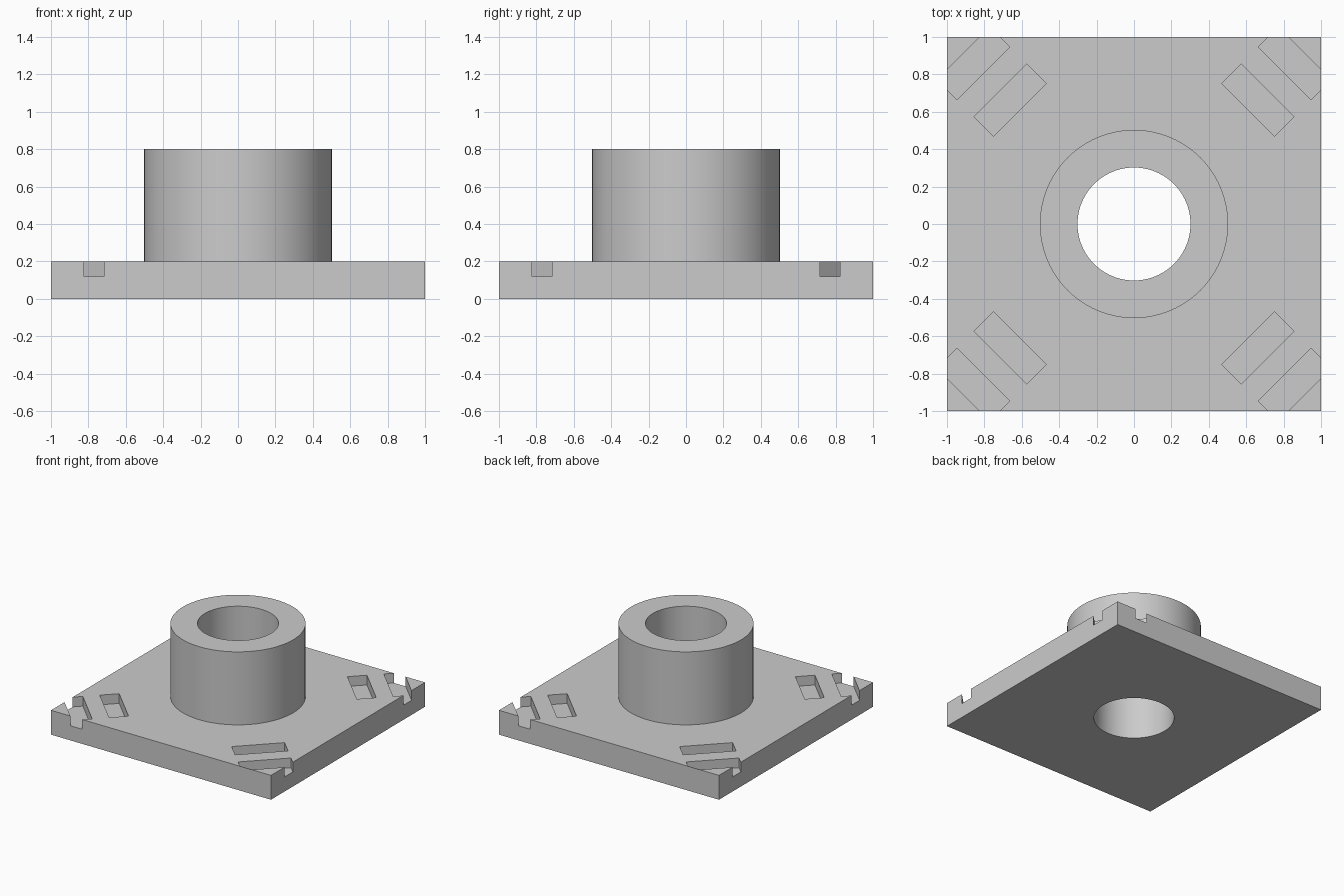
import bpy
from math import radians, cos, sin

if "Cube" in bpy.data.objects:
    bpy.data.objects.remove(bpy.data.objects["Cube"], do_unlink=True)

grey = bpy.data.materials.new("plain grey")
grey.use_nodes = True
colour = (0.6, 0.6, 0.6, 1)
grey.diffuse_color = colour
grey.node_tree.nodes["Principled BSDF"].inputs["Base Color"].default_value = colour


def box(name, centre, size, turn=0):
    bpy.ops.mesh.primitive_cube_add(size=1, location=centre, rotation=(0, 0, turn))
    ob = bpy.context.object
    ob.name = name
    ob.scale = size
    bpy.ops.object.transform_apply(location=False, rotation=False, scale=True)
    ob.data.materials.append(grey)
    return ob


def cylinder(name, radius, low, high):
    bpy.ops.mesh.primitive_cylinder_add(vertices=96, radius=radius, depth=high - low,
                                        location=(0, 0, (low + high) / 2))
    ob = bpy.context.object
    ob.name = name
    ob.data.materials.append(grey)
    return ob


def combine(target, tool, operation):
    mod = target.modifiers.new(operation.lower(), "BOOLEAN")
    mod.operation = operation
    mod.solver = "EXACT"
    mod.object = tool
    bpy.context.view_layer.objects.active = target
    bpy.ops.object.modifier_apply(modifier=mod.name)
    bpy.data.objects.remove(tool, do_unlink=True)


TOP, FLOOR = 0.2, 0.12

# Square flange with a round hub bored right through
flange = box("flange_with_hub", (0, 0, TOP / 2), (2, 2, TOP))
combine(flange, cylinder("hub", 0.503, 0.1, 0.8), "UNION")
combine(flange, cylinder("bore", 0.302, -0.1, 1), "DIFFERENCE")

# Two diagonal pockets at each corner, the outer one breaking the edges
for corner in range(4):
    angle = radians(45 + 90 * corner)
    for inner, outer in ((0.863, 1.01), (1.138, 1.29)):
        r = (inner + outer) / 2
        cutter = box("pocket", (r * cos(angle), r * sin(angle), FLOOR + 0.1),
                     (outer - inner, 0.4, 0.2), angle)
        combine(flange, cutter, "DIFFERENCE")

# Thin skins closing one pocket end on the front and on the back
for name, side in (("front_pocket_skin", -1), ("back_pocket_skin", 1)):
    box(name, (-side * 0.771, side * 0.9985, (TOP + FLOOR) / 2),
        (0.108, 0.003, TOP - FLOOR))

# Smooth curved walls, crisp edges
bpy.ops.object.select_all(action="DESELECT")
flange.select_set(True)
bpy.context.view_layer.objects.active = flange
bpy.ops.object.shade_smooth_by_angle(angle=radians(30))
